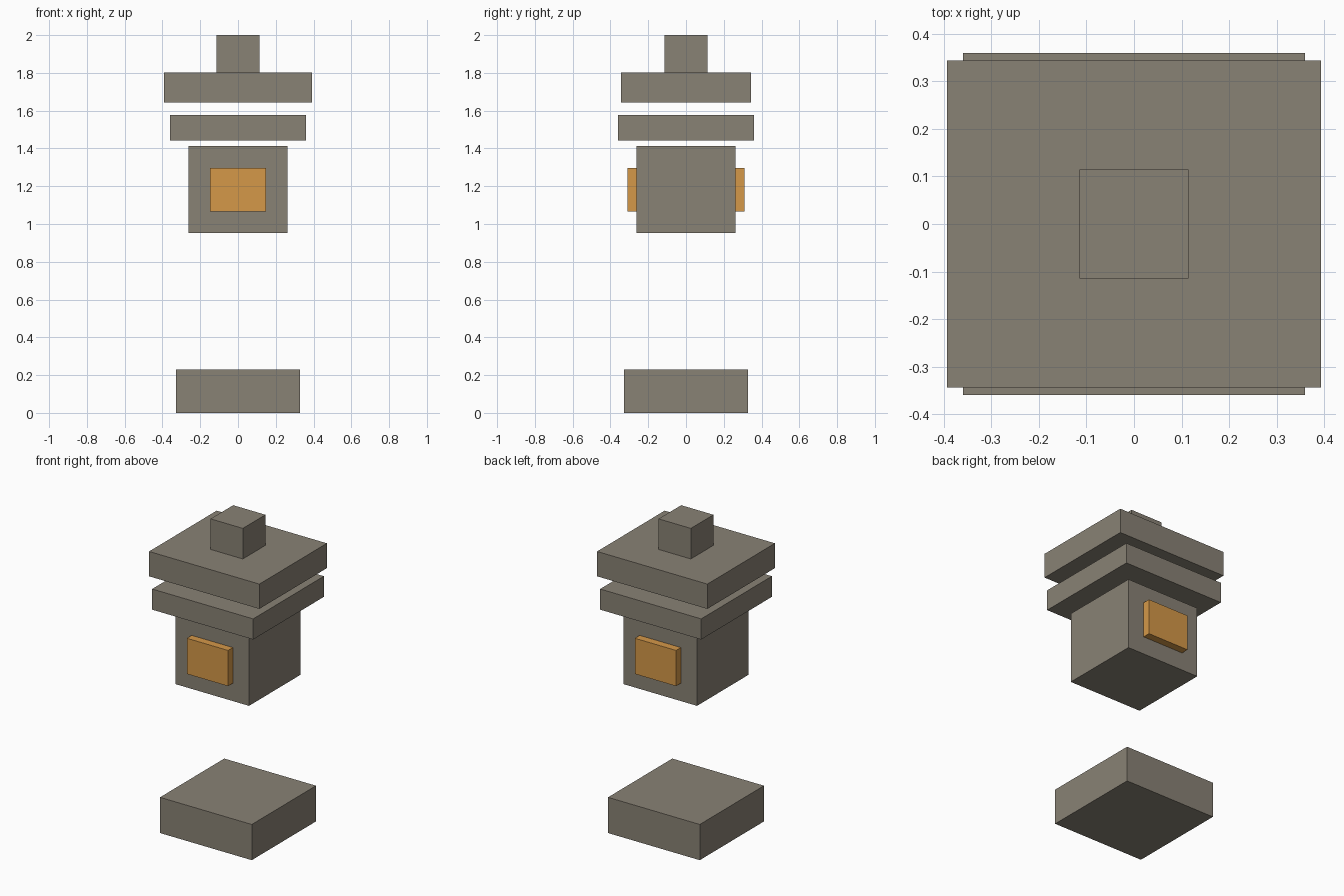
import bpy

cube = bpy.data.objects.get("Cube")
if cube:
    bpy.data.objects.remove(cube, do_unlink=True)


def make_material(name, color):
    mat = bpy.data.materials.new(name)
    mat.use_nodes = True
    mat.diffuse_color = color
    mat.node_tree.nodes["Principled BSDF"].inputs["Base Color"].default_value = color
    return mat


stone = make_material("weathered stone", (0.25, 0.223, 0.178, 1))
glow = make_material("amber glow", (0.66, 0.314, 0.066, 1))


def box(name, half_x, y_range, z_range, mat):
    """Flat-sided block, symmetric in x, spanning the given y and z ranges."""
    (y0, y1), (z0, z1) = y_range, z_range
    bpy.ops.mesh.primitive_cube_add(size=1, location=(0, (y0 + y1) / 2, (z0 + z1) / 2))
    obj = bpy.context.object
    obj.name = name
    obj.scale = (2 * half_x, y1 - y0, z1 - z0)
    bpy.ops.object.transform_apply(location=False, rotation=False, scale=True)
    obj.data.materials.append(mat)
    return obj


def stone_block(name, half_x, half_y, z0, z1):
    return box(name, half_x, (-half_y, half_y), (z0, z1), stone)


# Stone tiers, from the ground up
stone_block("base", 0.327, 0.327, 0, 0.23)
stone_block("lamp_house", 0.262, 0.262, 0.952, 1.412)
stone_block("lower_eave", 0.36, 0.36, 1.443, 1.576)
stone_block("roof", 0.393, 0.344, 1.643, 1.803)
stone_block("finial", 0.115, 0.115, 1.803, 2.0)

# Glowing windows on the front and back
for side, y_range in (("front", (-0.311, -0.262)), ("back", (0.262, 0.311))):
    box(side + "_window", 0.147, y_range, (1.067, 1.297), glow)
